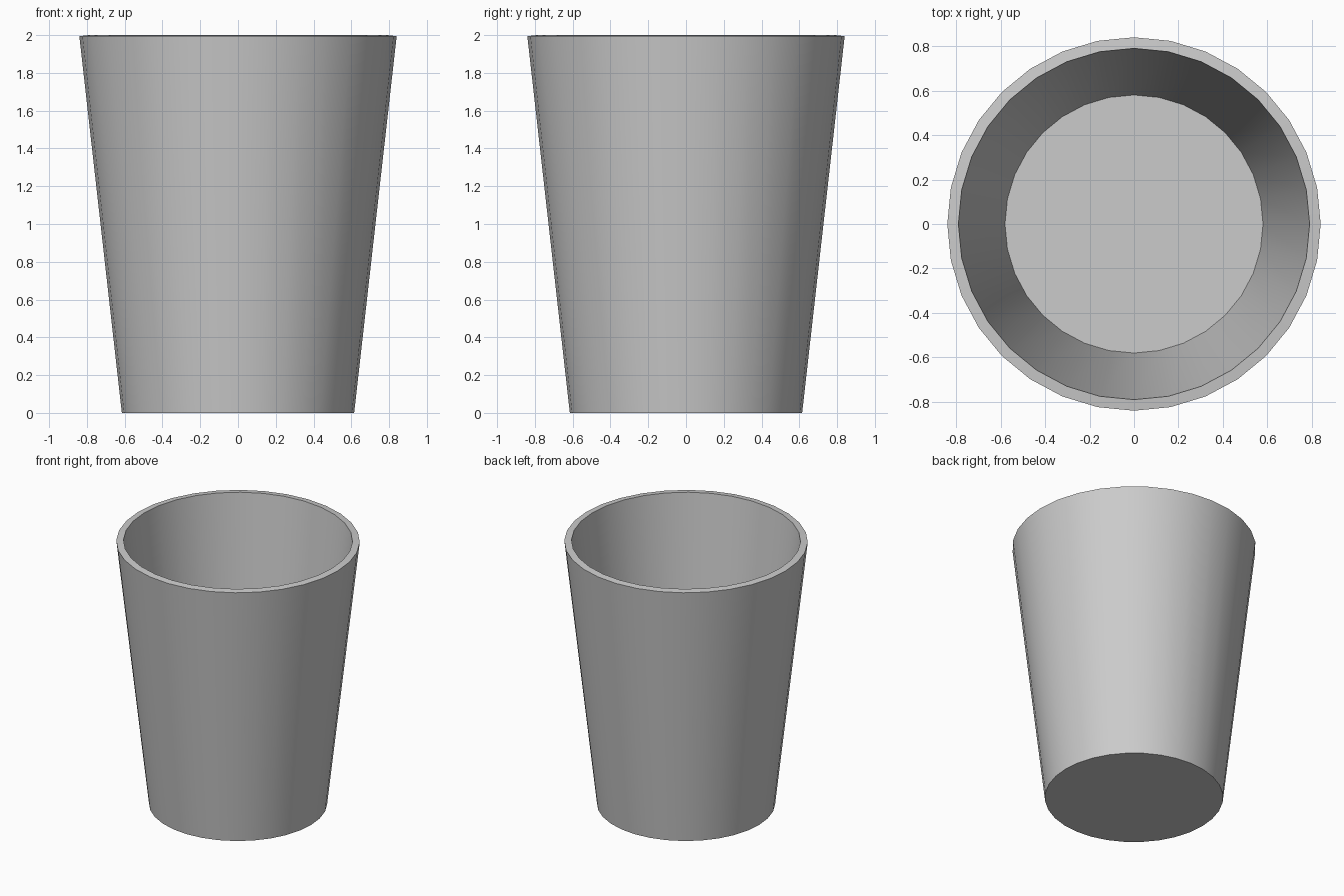
import bpy, bmesh

if "Cube" in bpy.data.objects:
    bpy.data.objects.remove(bpy.data.objects["Cube"])

# Tapered open cup: 32-sided cone with its top face removed
H = 1.9945
bpy.ops.mesh.primitive_cone_add(vertices=32, radius1=0.615, radius2=0.84,
                                depth=H, location=(0, 0, H / 2))
cup = bpy.context.object
cup.name = "cup"

bm = bmesh.new()
bm.from_mesh(cup.data)
top = [f for f in bm.faces if f.normal.z > 0.9]
bmesh.ops.delete(bm, geom=top, context='FACES_ONLY')
bm.to_mesh(cup.data)
bm.free()

# Wall and floor thickness, grown inward
wall = cup.modifiers.new("wall_thickness", 'SOLIDIFY')
wall.thickness = 0.05
wall.offset = -1
bpy.ops.object.modifier_apply(modifier=wall.name)

# Smooth walls, sharp rim and base
bpy.ops.object.shade_smooth_by_angle()
